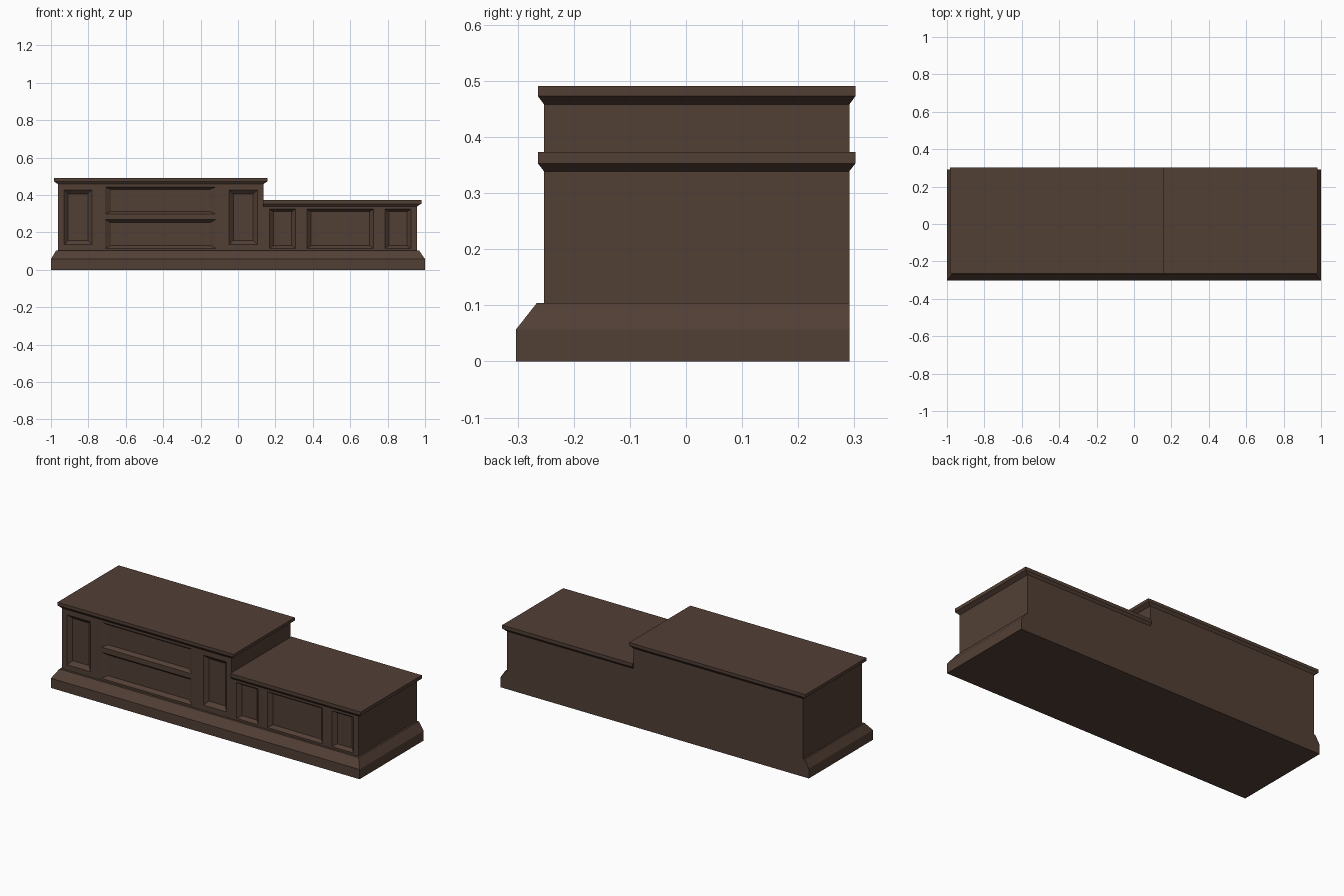
import bpy, bmesh

if "Cube" in bpy.data.objects:
    bpy.data.objects.remove(bpy.data.objects["Cube"])

wood = bpy.data.materials.new("dark_wood")
wood.diffuse_color = (0.085, 0.05, 0.036, 1)
wood.use_nodes = True
wood.node_tree.nodes["Principled BSDF"].inputs["Base Color"].default_value = wood.diffuse_color


def finish(name, bm):
    bmesh.ops.recalc_face_normals(bm, faces=bm.faces)
    me = bpy.data.meshes.new(name)
    bm.to_mesh(me)
    bm.free()
    me.materials.append(wood)
    ob = bpy.data.objects.new(name, me)
    bpy.context.collection.objects.link(ob)
    return ob


def loft(bm, rings):
    """Skin a stack of four-cornered rings and cap both ends."""
    vs = [[bm.verts.new(p) for p in r] for r in rings]
    for a, b in zip(vs, vs[1:]):
        for i in range(4):
            j = (i + 1) % 4
            bm.faces.new((a[i], a[j], b[j], b[i]))
    bm.faces.new(vs[0])
    bm.faces.new(vs[-1])


def rect(x0, x1, y0, y1, z):
    return [(x0, y0, z), (x1, y0, z), (x1, y1, z), (x0, y1, z)]


def stack(name, rects):
    bm = bmesh.new()
    loft(bm, [rect(*r) for r in rects])
    return finish(name, bm)


FRONT, BACK = -0.253, 0.291
LEFT, STEP, RIGHT = -0.963, 0.135, 0.957

# Plinth with sloped shoulder, flush at the back
stack("plinth", [(-1, 1, -0.303, BACK, 0),
                 (-1, 1, -0.303, BACK, 0.057),
                 (-0.972, 0.968, -0.266, BACK, 0.104)])

# Stepped body extruded from its front outline
bm = bmesh.new()
outline = [(LEFT, 0.09), (RIGHT, 0.09), (RIGHT, 0.345), (STEP, 0.345),
           (STEP, 0.465), (LEFT, 0.465)]
face = bm.faces.new([bm.verts.new((x, FRONT, z)) for x, z in outline])
ext = bmesh.ops.extrude_face_region(bm, geom=[face])["geom"]
bmesh.ops.translate(bm, vec=(0, BACK - FRONT, 0),
                    verts=[v for v in ext if isinstance(v, bmesh.types.BMVert)])
# Keep the front cap whichever way the extrude treated it
if not any(all(abs(v.co.y - FRONT) < 1e-5 for v in f.verts) for f in bm.faces):
    bm.faces.new([v for v in bm.verts if abs(v.co.y - FRONT) < 1e-5])
body = finish("body", bm)

# Recessed panels: x0, x1, z0, z1, side bevel, top and bottom bevel
DEPTH = 0.02
panels = [(-0.93, -0.78, 0.135, 0.428, 0.022, 0.022),
          (-0.71, -0.12, 0.298, 0.443, 0.032, 0.014),
          (-0.71, -0.12, 0.115, 0.268, 0.032, 0.016),
          (-0.047, 0.103, 0.135, 0.428, 0.022, 0.022),
          (0.168, 0.308, 0.115, 0.325, 0.022, 0.014),
          (0.368, 0.725, 0.115, 0.325, 0.022, 0.014),
          (0.785, 0.925, 0.115, 0.325, 0.022, 0.014)]


def panel_ring(x0, x1, z0, z1, bx, bz, t):
    y = FRONT + DEPTH * t
    x0, x1, z0, z1 = x0 + bx * t, x1 - bx * t, z0 + bz * t, z1 - bz * t
    return [(x0, y, z0), (x1, y, z0), (x1, y, z1), (x0, y, z1)]


bm = bmesh.new()
for p in panels:
    loft(bm, [panel_ring(*p, -0.2), panel_ring(*p, 1)])
cutter = finish("panel_cutter", bm)
cutter.hide_render = True
mod = body.modifiers.new("panels", 'BOOLEAN')
mod.operation, mod.solver, mod.object = 'DIFFERENCE', 'EXACT', cutter
bpy.context.view_layer.objects.active = body
bpy.ops.object.modifier_apply(modifier="panels")
bpy.data.objects.remove(cutter)

# Overhanging tops with chamfered undersides
stack("upper_top", [(LEFT, STEP, FRONT, BACK, 0.458),
                    (-0.985, 0.157, -0.264, 0.302, 0.473),
                    (-0.985, 0.157, -0.264, 0.302, 0.491)])
stack("lower_top", [(STEP, RIGHT, FRONT, BACK, 0.339),
                    (STEP, 0.98, -0.264, 0.302, 0.353),
                    (STEP, 0.98, -0.264, 0.302, 0.373)])
